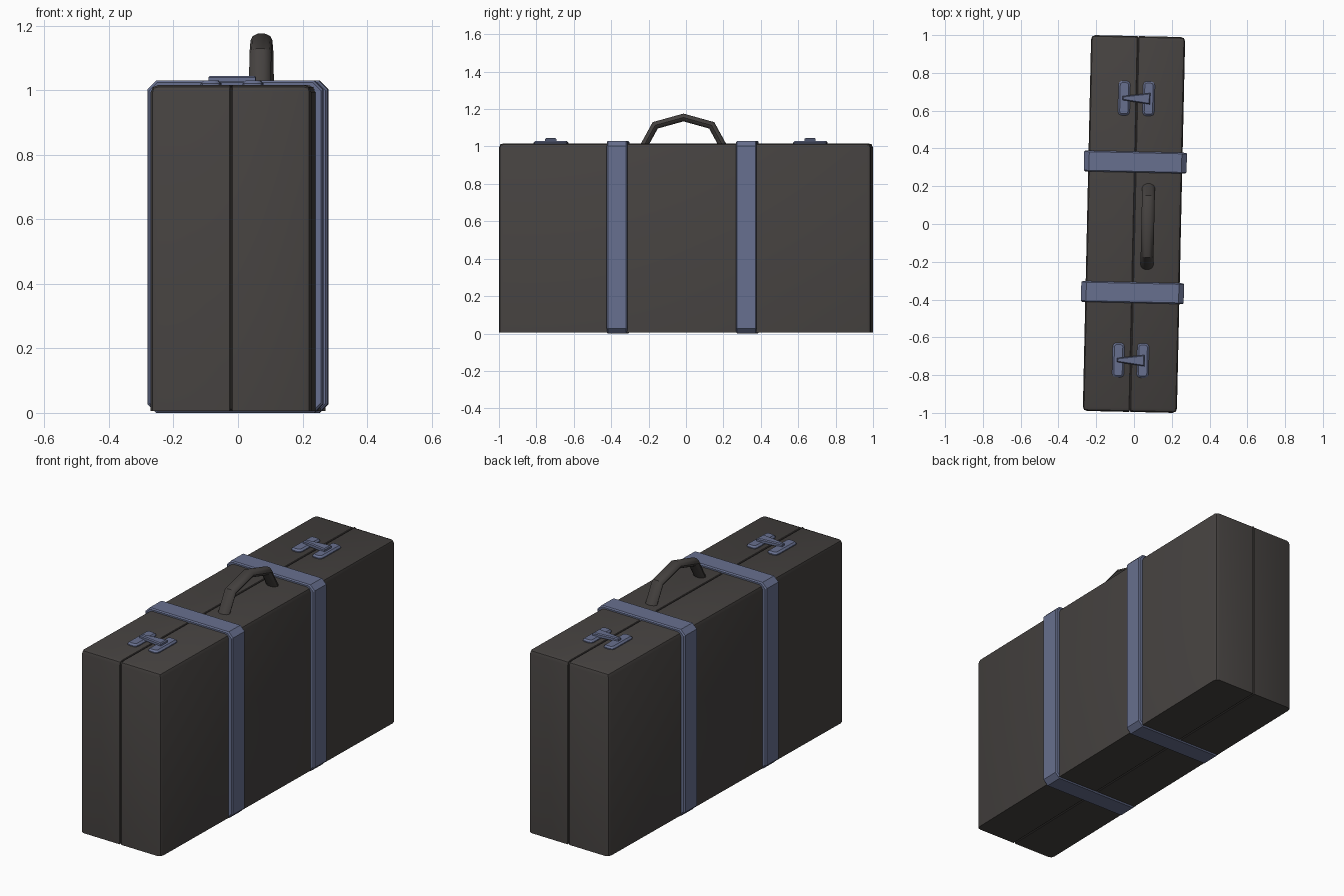
import bpy, bmesh, math
from mathutils import Matrix, Vector

if "Cube" in bpy.data.objects:
    bpy.data.objects.remove(bpy.data.objects["Cube"])

TURN = Matrix.Rotation(math.radians(-1.27), 4, 'Z')   # the case stands slightly turned


def material(name, rgb):
    m = bpy.data.materials.new(name)
    m.diffuse_color = (*rgb, 1)
    m.use_nodes = True
    m.node_tree.nodes["Principled BSDF"].inputs["Base Color"].default_value = m.diffuse_color
    return m


LEATHER = material("dark leather", (0.060, 0.054, 0.051))
METAL = material("slate blue", (0.137, 0.162, 0.275))


def finish(bm, name, mat, smooth=True):
    bmesh.ops.recalc_face_normals(bm, faces=bm.faces)
    bm.transform(TURN)
    me = bpy.data.meshes.new(name)
    bm.to_mesh(me)
    bm.free()
    me.materials.append(mat)
    ob = bpy.data.objects.new(name, me)
    bpy.context.collection.objects.link(ob)
    if smooth:
        bpy.ops.object.select_all(action='DESELECT')
        ob.select_set(True)
        bpy.context.view_layer.objects.active = ob
        bpy.ops.object.shade_smooth_by_angle(angle=math.radians(40))
    return ob


def box(lo, hi):
    lo, hi = Vector(lo), Vector(hi)
    bm = bmesh.new()
    bmesh.ops.create_cube(bm, size=1)
    for v in bm.verts:
        v.co = Vector([(lo[i] + hi[i]) / 2 + v.co[i] * (hi[i] - lo[i]) for i in range(3)])
    return bm


def bevel(bm, test, size, seg=1):
    edges = [e for e in bm.edges if test(e)]
    bmesh.ops.bevel(bm, geom=edges, offset=size, segments=seg, profile=0.5, affect='EDGES')


# Two case halves meeting at a fine central seam
for side, name in ((-1, "left_shell"), (1, "right_shell")):
    xs = sorted((side * 0.002, side * 0.249))
    bm = box((xs[0], -0.995, 0.006), (xs[1], 0.995, 1.016))
    bevel(bm, lambda e: all(abs(v.co.x) < 0.01 for v in e.verts), 0.003)
    bevel(bm, lambda e: all(abs(v.co.x) > 0.24 and v.co.z > 1 for v in e.verts)
          or all(abs(v.co.x) > 0.24 for v in e.verts)
          and e.verts[0].co.z * e.verts[1].co.z < 0.1
          and abs(e.verts[0].co.z - e.verts[1].co.z) > 0.5
          or all(v.co.z > 1 and abs(v.co.y) > 0.98 for v in e.verts)
          and abs(e.verts[0].co.x - e.verts[1].co.x) > 0.1, 0.022, 2)
    finish(bm, name, LEATHER)

# Lining that closes the seam
finish(box((-0.02, -0.988, 0.012), (0.02, 0.988, 1.009)), "seam_lining", LEATHER, False)


# Straps: chamfered bands wrapped round the case
def loop(hx, z0, z1, c):
    return [(-hx + c, z0), (hx - c, z0), (hx, z0 + c), (hx, z1 - c),
            (hx - c, z1), (-hx + c, z1), (-hx, z1 - c), (-hx, z0 + c)]


for y, name in ((0.328, "back_strap"), (-0.363, "front_strap")):
    bm = bmesh.new()
    # cross-section: inset in the band against distance along y
    rings = []
    for dy, inset in ((-0.055, 0.03), (-0.055, 0.006), (-0.049, 0.0),
                      (0.049, 0.0), (0.055, 0.006), (0.055, 0.03)):
        pts = loop(0.272 - inset, inset, 1.03 - inset, 0.027 - inset * 0.3)
        rings.append([bm.verts.new((x, y + dy, z)) for x, z in pts])
    for k in range(len(rings)):
        a, b = rings[k], rings[(k + 1) % len(rings)]
        for i in range(8):
            j = (i + 1) % 8
            bm.faces.new((a[i], a[j], b[j], b[i]))
    finish(bm, name, METAL, False)

# Handle: oval section swept along an angular arch
path = [(-0.225, 1.0), (-0.163, 1.113), (-0.012, 1.155), (0.139, 1.113), (0.201, 1.0)]
bm = bmesh.new()
rings = []
for i, (y, z) in enumerate(path):
    p = Vector((y, z))
    dirs = []
    if i > 0:
        dirs.append((p - Vector(path[i - 1])).normalized())
    if i < len(path) - 1:
        dirs.append((Vector(path[i + 1]) - p).normalized())
    t = sum(dirs, Vector((0, 0))).normalized()
    n = Vector((-t.y, t.x)) / t.dot(dirs[0])
    ring = []
    for k in range(10):
        a = math.tau * k / 10
        q = p + n * (0.021 * math.sin(a))
        ring.append(bm.verts.new((0.073 + 0.034 * math.cos(a), q.x, q.y)))
    rings.append(ring)
for a, b in zip(rings, rings[1:]):
    for i in range(10):
        j = (i + 1) % 10
        bm.faces.new((a[i], a[j], b[j], b[i]))
bm.faces.new(rings[0])
bm.faces.new(rings[-1])
finish(bm, "handle", LEATHER)

# Latches: two plates bridged by a tapering lever
for y, tag in ((0.665, "back"), (-0.722, "front")):
    for x, part in ((-0.067, "left"), (0.063, "right")):
        bm = box((x - 0.031, y - 0.091, 1.005), (x + 0.031, y + 0.091, 1.03))
        bevel(bm, lambda e: abs(e.verts[0].co.z - e.verts[1].co.z) > 0.01, 0.018, 2)
        bevel(bm, lambda e: all(v.co.z > 1.02 for v in e.verts), 0.009)
        finish(bm, f"{tag}_{part}_latch_plate", METAL)
    bm = box((-0.075, y - 0.03, 1.026), (0.071, y + 0.03, 1.045))
    for v in bm.verts:
        if v.co.x < 0:
            v.co.y = y + (v.co.y - y) * 0.35
    bevel(bm, lambda e: all(v.co.z > 1.04 for v in e.verts), 0.005)
    finish(bm, f"{tag}_latch_lever", METAL)
